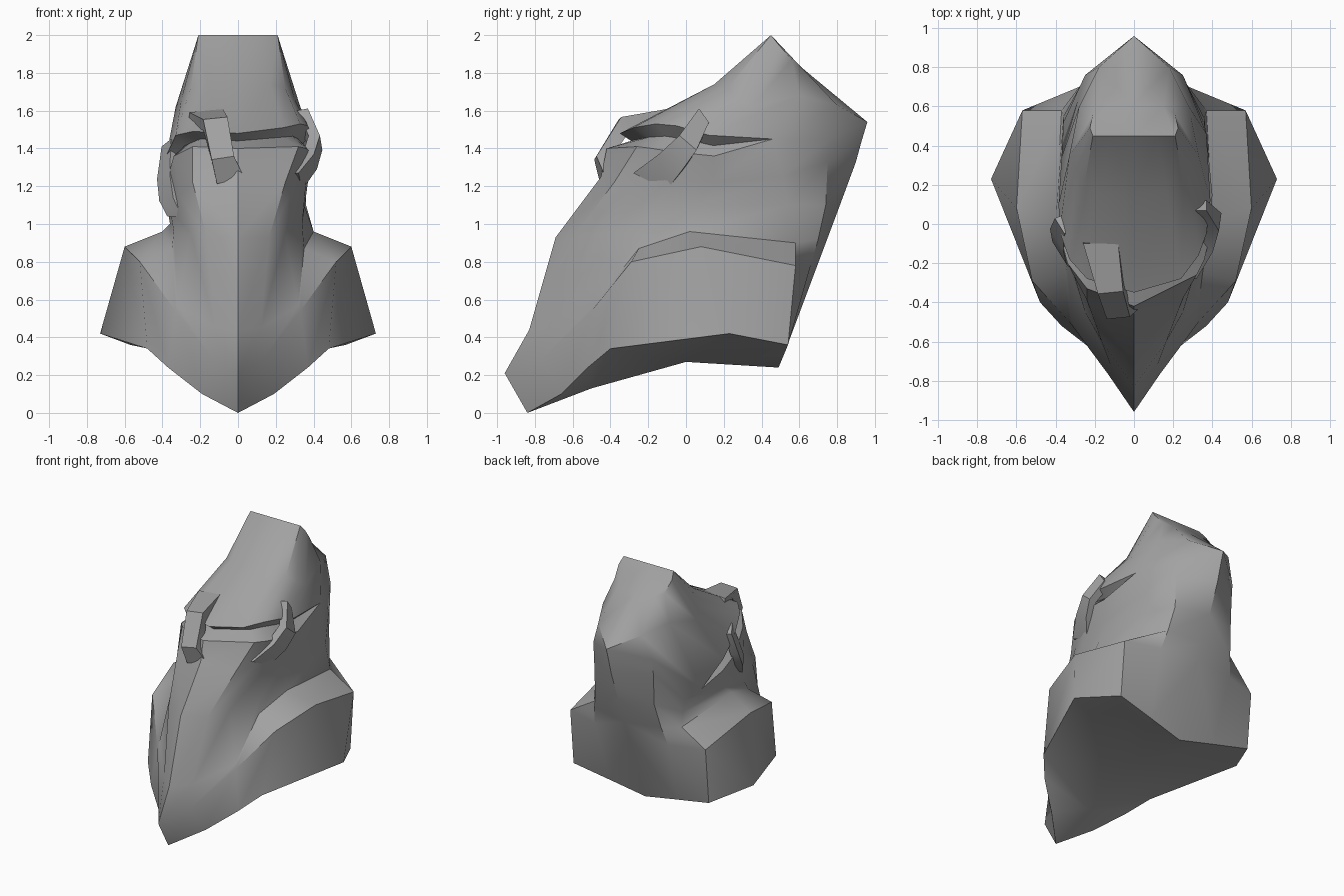
import bpy, bmesh, math
from mathutils import Vector

if "Cube" in bpy.data.objects:
    bpy.data.objects.remove(bpy.data.objects["Cube"])

stone = bpy.data.materials.new("stone grey")
stone.diffuse_color = (0.36, 0.36, 0.36, 1)
stone.use_nodes = True
stone.node_tree.nodes["Principled BSDF"].inputs["Base Color"].default_value = stone.diffuse_color


def finish(name, bm, angle):
    bmesh.ops.remove_doubles(bm, verts=bm.verts, dist=0.001)
    bmesh.ops.recalc_face_normals(bm, faces=bm.faces)
    me = bpy.data.meshes.new(name)
    bm.to_mesh(me)
    bm.free()
    me.materials.append(stone)
    ob = bpy.data.objects.new(name, me)
    bpy.context.collection.objects.link(ob)
    bpy.ops.object.select_all(action='DESELECT')
    ob.select_set(True)
    bpy.context.view_layer.objects.active = ob
    bpy.ops.object.shade_smooth_by_angle(angle=math.radians(angle))
    return ob


# Half cross-sections, each running from front centre around the side to back centre
rim = [(0, -.84, 0), (.19, -.66, .10), (.37, -.52, .24), (.48, -.40, .34),
       (.73, .23, .42), (.57, .54, .36), (.28, .515, .30), (0, .49, .24)]
shoulder = [(0, -.96, .21), (.13, -.77, .28), (.33, -.50, .54), (.52, -.29, .80),
            (.60, .08, .88), (.57, .58, .78), (.31, .66, .78), (0, .695, .78)]
collar_top = [(0, -.83, .44), (.12, -.72, .45), (.32, -.49, .57), (.35, -.25, .87),
              (.40, .02, .96), (.37, .58, .90), (.28, .70, .92), (0, .74, .90)]
neck = [(0, -.69, .93), (.165, -.60, .93), (.25, -.45, .95), (.34, -.20, 1.0),
        (.35, .05, 1.1), (.36, .54, 1.1), (.25, .74, 1.1), (0, .815, 1.1)]
cheek = [(0, -.45, 1.25), (.25, -.38, 1.22), (.31, -.25, 1.22), (.36, -.10, 1.22),
         (.37, .15, 1.22), (.36, .51, 1.25), (.25, .75, 1.33), (0, .90, 1.33)]
slit_low = [(0, -.42, 1.40), (.32, -.26, 1.41), (.36, -.18, 1.40), (.39, -.05, 1.38),
            (.40, .15, 1.36), (.37, .46, 1.45), (.25, .76, 1.45), (0, .93, 1.44)]
slit_high = [(0, -.35, 1.48), (.24, -.28, 1.51), (.33, -.16, 1.53), (.37, -.05, 1.52),
             (.39, .12, 1.47), (.37, .46, 1.45), (.25, .76, 1.45), (0, .93, 1.44)]
brow = [(0, .15, 1.74), (.17, .15, 1.74), (.25, .22, 1.72), (.30, .28, 1.66),
        (.33, .35, 1.62), (.28, .60, 1.68), (.18, .80, 1.63), (0, .96, 1.54)]
crown = [(0, .45, 2), (.12, .45, 2), (.21, .45, 2), (.21, .45, 2),
         (.225, .49, 1.95), (.21, .56, 1.87), (.15, .60, 1.84), (0, .61, 1.83)]


def changed(row, edits):
    return [edits.get(i, p) for i, p in enumerate(row)]


# The slit droops towards the back on the left side
left_neck = changed(neck, {3: (.34, -.2, .96), 4: (.36, .05, 1.0), 5: (.36, .55, 1.0)})
left_cheek = changed(cheek, {1: (.24, -.39, 1.22), 2: (.31, -.25, 1.15),
                             3: (.36, -.10, 1.08), 4: (.37, .12, 1.06), 5: (.36, .52, 1.08)})
left_low = changed(slit_low, {1: (.24, -.33, 1.41), 2: (.34, -.20, 1.36),
                              3: (.38, -.05, 1.22), 4: (.38, .10, 1.15), 5: (.37, .34, 1.10)})
left_high = changed(slit_high, {1: (.24, -.28, 1.49), 2: (.33, -.18, 1.47),
                                3: (.38, -.04, 1.36), 4: (.385, .10, 1.24),
                                5: (.37, .34, 1.10)})


def inner(low, high):
    # Recessed back of the slit
    out = []
    for i, (a, b) in enumerate(zip(low, high)):
        m = (Vector(a) + Vector(b)) / 2
        if i < 5:
            m.x *= .84
            m.y = .2 + (m.y - .2) * .84
        out.append(m)
    return out


# Hooded head with flared collar
bm = bmesh.new()


def face(points):
    clean = []
    for p in points:
        if all((Vector(p) - Vector(q)).length > .001 for q in clean):
            clean.append(p)
    if len(clean) > 2:
        bm.faces.new([bm.verts.new(p) for p in clean])


for sign, nk, ck, lo, hi in ((1, neck, cheek, slit_low, slit_high),
                             (-1, left_neck, left_cheek, left_low, left_high)):
    rows = [rim, shoulder, collar_top, nk, ck, lo, inner(lo, hi), hi, brow, crown]
    rows = [[Vector((p[0] * sign, p[1], p[2])) for p in r] for r in rows]
    for a, b in zip(rows, rows[1:]):
        for i in range(7):
            face([a[i], a[i + 1], b[i + 1], b[i]])
    # Sloped back of the crown
    t = rows[-1]
    face([t[0], t[1], t[6], t[7]])
    face([t[1], t[2], t[4], t[5], t[6]])
    # Underside
    r = rows[0]
    keel_front, keel = Vector((0, -.5, .13)), Vector((0, 0, .27))
    for i in range(3):
        face([r[i], r[i + 1], keel_front])
    face([r[3], keel, keel_front])
    for i in range(3, 7):
        face([r[i], r[i + 1], keel])
finish("hooded_head", bm, 38)


# Bent straps bridging the slit
def strap(name, path, sides, widths, depth, outward):
    bm = bmesh.new()
    rings = []
    for p, s, w, o in zip(path, sides, widths, outward):
        p, s, o = Vector(p), Vector(s).normalized() * w / 2, Vector(o).normalized() * depth
        rings.append([bm.verts.new(q) for q in (p - s, p + s, p + s - o, p - s - o)])
    for a, b in zip(rings, rings[1:]):
        for i in range(4):
            j = (i + 1) % 4
            bm.faces.new((a[i], a[j], b[j], b[i]))
    bm.faces.new(rings[0])
    bm.faces.new(rings[-1][::-1])
    finish(name, bm, 20)


strap("front_strap",
      [(-.17, -.10, 1.60), (-.12, -.35, 1.56), (-.08, -.48, 1.35), (-.04, -.44, 1.23)],
      [(1, 0, .1), (1, .1, .1), (1, .1, .15), (1, .2, .25)],
      [.18, .13, .12, .15], .08,
      [(0, -.2, 1), (0, -.7, .7), (0, -1, .1), (0, -1, 0)])
strap("right_strap",
      [(.37, .095, 1.575), (.44, .01, 1.43), (.41, -.08, 1.33), (.33, -.19, 1.225)],
      [(0, .5, -.7), (.1, .7, -.6), (.1, .8, -.5), (.1, .9, -.45)],
      [.09, .12, .15, .20], .06,
      [(1, 0, .2), (1, 0, 0), (1, -.1, 0), (1, -.1, 0)])
strap("left_strap",
      [(-.38, -.01, 1.43), (-.395, -.08, 1.25), (-.38, -.15, 1.13), (-.335, -.20, 1.04)],
      [(.5, -.8, .4), (.5, -.8, .2), (.5, -.8, .1), (.6, -.8, 0)],
      [.10, .13, .14, .13], .06,
      [(-1, -.4, .2), (-1, -.5, 0), (-1, -.5, 0), (-1, -.5, -.2)])
